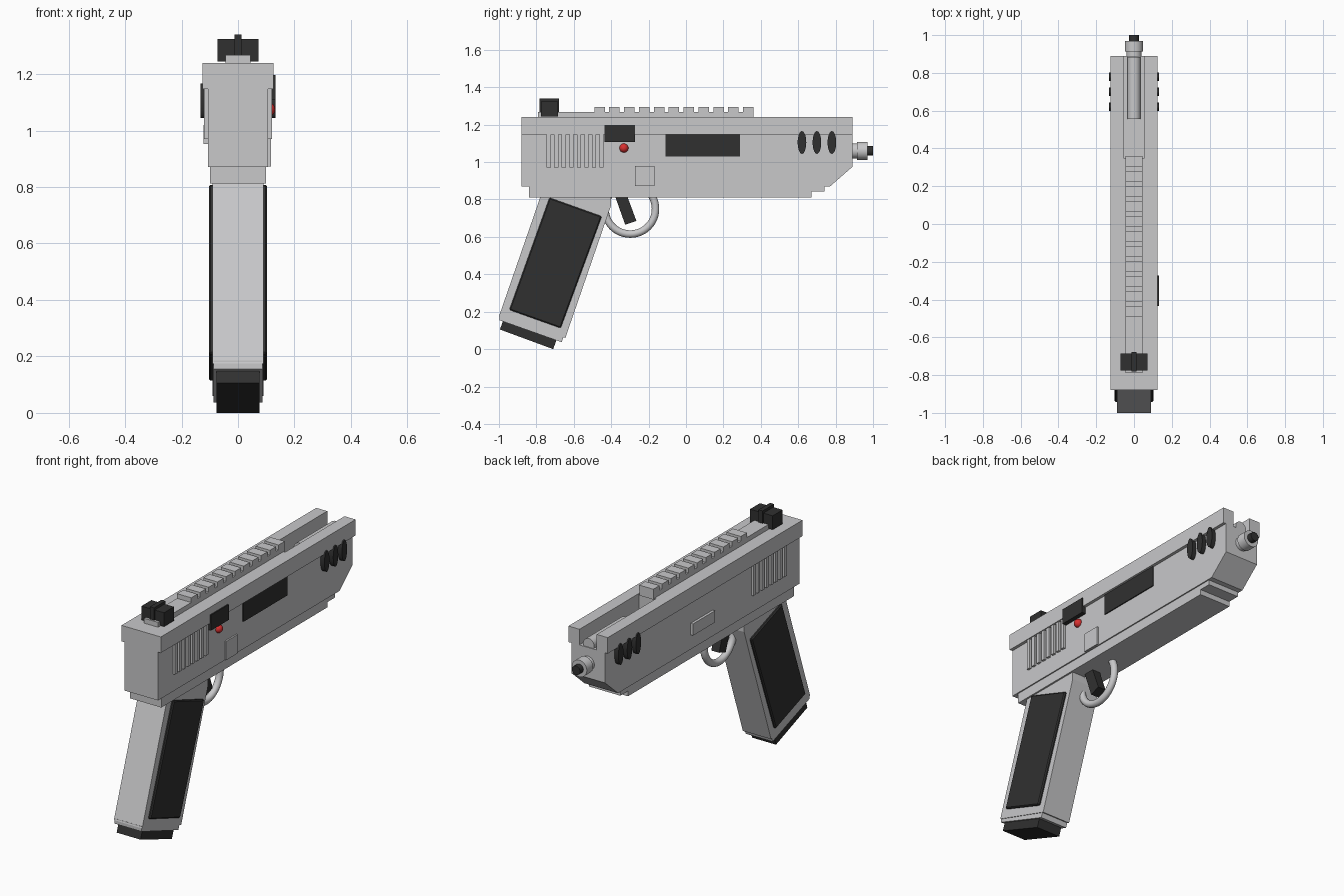
import bpy, bmesh, math
from mathutils import Matrix, Vector

cube = bpy.data.objects.get("Cube")
if cube:
    bpy.data.objects.remove(cube, do_unlink=True)


def material(name, rgb):
    m = bpy.data.materials.new(name)
    m.use_nodes = True
    m.diffuse_color = (*rgb, 1)
    m.node_tree.nodes["Principled BSDF"].inputs["Base Color"].default_value = (*rgb, 1)
    return m


GREY = material("light_grey", (0.58, 0.58, 0.59))
BLACK = material("matte_black", (0.03, 0.03, 0.03))
RED = material("signal_red", (0.7, 0.03, 0.03))


def finish(name, bm, mat, smooth=False):
    bmesh.ops.recalc_face_normals(bm, faces=bm.faces)
    mesh = bpy.data.meshes.new(name)
    bm.to_mesh(mesh)
    bm.free()
    mesh.materials.append(mat)
    ob = bpy.data.objects.new(name, mesh)
    bpy.context.collection.objects.link(ob)
    if smooth:
        bpy.ops.object.select_all(action="DESELECT")
        ob.select_set(True)
        bpy.context.view_layer.objects.active = ob
        bpy.ops.object.shade_smooth_by_angle(angle=math.radians(40))
    return ob


def extrude(name, points, offset, mat):
    """Closed 3D polygon pushed along an offset."""
    bm = bmesh.new()
    face = bm.faces.new([bm.verts.new(p) for p in points])
    new = bmesh.ops.extrude_face_region(bm, geom=[face])["geom"]
    bmesh.ops.translate(bm, vec=Vector(offset),
                        verts=[v for v in new if isinstance(v, bmesh.types.BMVert)])
    return finish(name, bm, mat)


def side(name, profile, x0, x1, mat):
    """Side (y, z) profile spanning x0 to x1."""
    return extrude(name, [(x0, y, z) for y, z in profile], (x1 - x0, 0, 0), mat)


def box(name, xs, ys, zs, mat):
    (y0, y1), (z0, z1) = ys, zs
    return side(name, [(y0, z0), (y1, z0), (y1, z1), (y0, z1)], *xs, mat)


def cylinder(name, centre, radius, depth, axis, mat, stretch=1.0, segments=32):
    bm = bmesh.new()
    bmesh.ops.create_cone(bm, cap_ends=True, segments=segments, radius1=radius,
                          radius2=radius, depth=depth)
    turn = Matrix.Rotation(math.pi / 2, 4, "Y" if axis == "x" else "X")
    bm.transform(Matrix.Translation(centre) @ Matrix.Diagonal((1, 1, stretch, 1)) @ turn)
    return finish(name, bm, mat, True)


# Main body, with the wider slotted top
side("lower_body", [(-0.88, 0.87), (0.77, 0.87), (0.89, 0.975), (0.89, 1.15), (-0.88, 1.15)],
     -0.107, 0.107, GREY)
half = [(0.125, -0.88), (0.125, 0.89), (0.055, 0.89), (0.055, 0.35)]
plan = half + [(-x, y) for x, y in reversed(half)]
extrude("upper_body", [(x, y, 1.148) for x, y in plan], (0, 0, 0.092), GREY)
side("under_frame", [(-0.84, 0.87), (-0.84, 0.812), (0.67, 0.812), (0.67, 0.842),
                     (0.74, 0.842), (0.74, 0.87)], -0.1, 0.1, GREY)

# Top rail and sight
box("rail_base", (-0.045, 0.045), (-0.79, 0.36), (1.235, 1.268), GREY)
for i in range(11):
    y = -0.49 + i * 0.0795
    box("rail_tooth", (-0.045, 0.045), (y, y + 0.056), (1.265, 1.295), GREY)
box("rear_sight", (-0.072, 0.072), (-0.775, -0.685), (1.245, 1.325), BLACK)
box("sight_blade", (-0.013, 0.013), (-0.782, -0.678), (1.245, 1.34), BLACK)

# Barrel in the slot and muzzle
cylinder("slot_barrel", (0, 0.72, 1.165), 0.035, 0.33, "y", GREY)
cylinder("muzzle_neck", (0, 0.9, 1.06), 0.04, 0.06, "y", GREY)
cylinder("muzzle_collar", (0, 0.942, 1.06), 0.048, 0.056, "y", GREY)
cylinder("muzzle_tip", (0, 0.98, 1.06), 0.026, 0.04, "y", BLACK)

# Details repeated on both sides
for s in (-1, 1):
    for i in range(8):
        y = -0.745 + i * 0.0403
        box("grip_rib", (s * 0.1, s * 0.12), (y, y + 0.022), (0.97, 1.15), GREY)
    for y in (0.62, 0.70, 0.78):
        cylinder("oval_vent", (s * 0.116, y, 1.105), 0.023, 0.032, "x", BLACK, stretch=2.65)

# Left-side details
box("ejection_port", (0.1, 0.113), (-0.11, 0.29), (1.03, 1.148), BLACK)
box("selector_block", (0.1, 0.132), (-0.435, -0.272), (1.108, 1.197), BLACK)
box("release_plate", (0.1, 0.116), (-0.273, -0.168), (0.872, 0.98), GREY)
bm = bmesh.new()
bmesh.ops.create_uvsphere(bm, u_segments=20, v_segments=12, radius=0.024,
                          matrix=Matrix.Translation((0.108, -0.332, 1.075)))
finish("red_button", bm, RED, True)

# Right-side catch
box("side_catch", (-0.122, -0.1), (-0.09, 0.11), (0.953, 1.02), GREY)

# Grip
side("grip", [(-0.77, 0.84), (-0.78, 0.81), (-1.0, 0.175), (-0.645, 0.06),
              (-0.4, 0.77), (-0.4, 0.84)], -0.09, 0.09, GREY)
side("grip_lip", [(-0.998, 0.185), (-0.998, 0.155), (-0.665, 0.037), (-0.65, 0.08)],
     -0.086, 0.086, GREY)
for s in (-1, 1):
    panel = side("grip_panel", [(-0.73, 0.81), (-0.45, 0.71), (-0.67, 0.112), (-0.945, 0.21)],
                 s * 0.08, s * 0.103, BLACK)
    bevel = panel.modifiers.new("edge", "BEVEL")
    bevel.width = 0.006
    bevel.segments = 1
side("magazine_base", [(-0.975, 0.16), (-0.995, 0.105), (-0.71, 0.0), (-0.685, 0.07)],
     -0.076, 0.076, BLACK)

# Trigger and guard
side("trigger", [(-0.38, 0.82), (-0.315, 0.82), (-0.265, 0.685), (-0.325, 0.665)],
     -0.025, 0.025, BLACK)
bpy.ops.mesh.primitive_torus_add(location=(-0.0, -0.298, 0.75), rotation=(0, math.pi / 2, 0),
                                 major_radius=0.135, minor_radius=0.02,
                                 major_segments=48, minor_segments=16)
guard = bpy.context.object
guard.name = "trigger_guard"
guard.data.materials.append(GREY)
bpy.ops.object.shade_smooth_by_angle()
